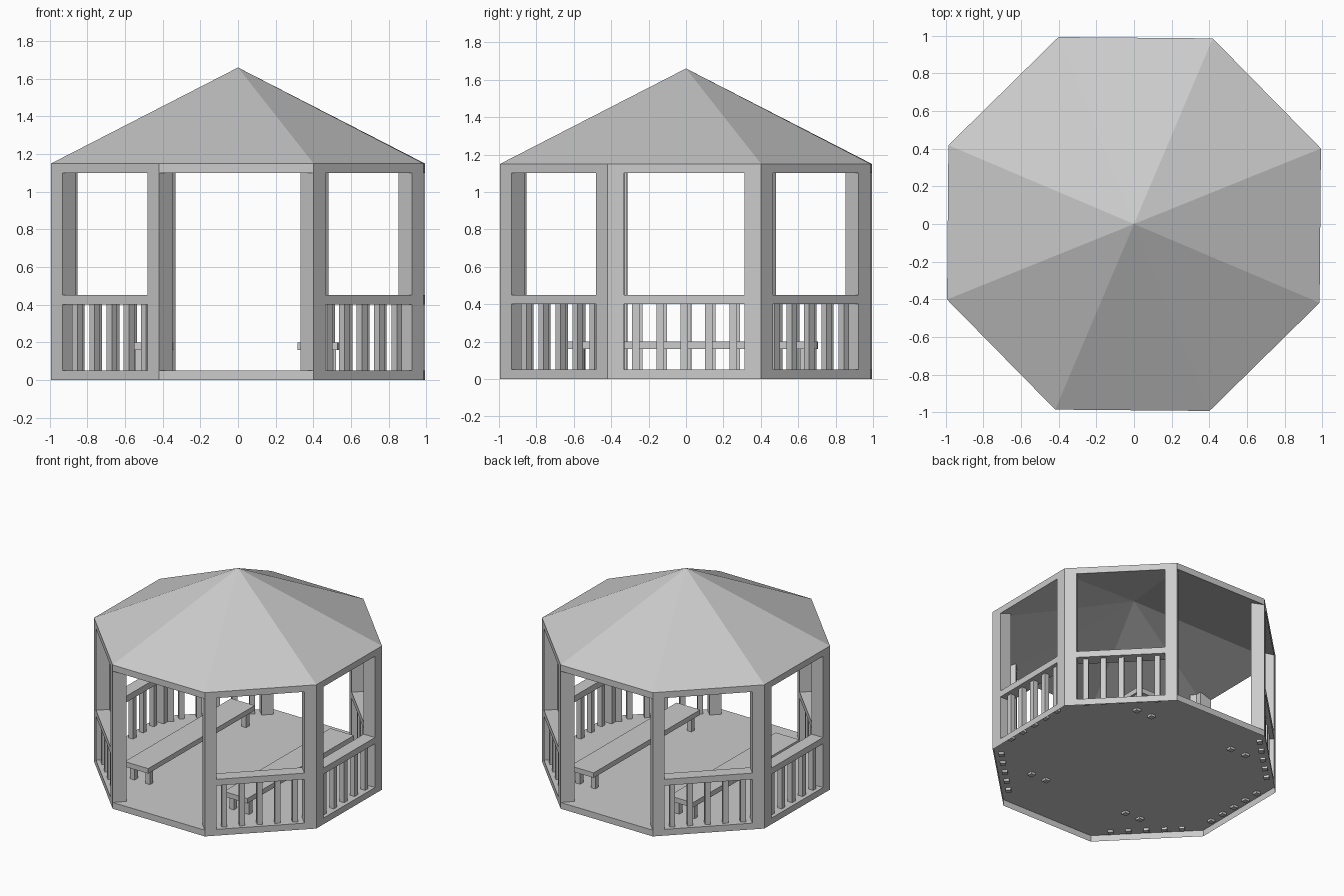
import bpy, bmesh
from math import pi, sin, cos, radians
from mathutils import Matrix, Vector

if "Cube" in bpy.data.objects:
    bpy.data.objects.remove(bpy.data.objects["Cube"])

TILT = radians(-0.5)            # whole model is turned very slightly
R = 1.0715                      # octagon corner radius
APOTHEM = R * cos(pi / 8)
SIDE = 2 * R * sin(pi / 8)
DEPTH, POST = 0.10, 0.088       # wall thickness, post width
FOOT = 0.032                    # legs and balusters poke just through the floor


def finish(name, bm):
    me = bpy.data.meshes.new(name)
    bm.normal_update()
    bm.to_mesh(me)
    bm.free()
    ob = bpy.data.objects.new(name, me)
    bpy.context.collection.objects.link(ob)
    return ob


def add_box(bm, lo, hi, xf):
    lo, hi = Vector(lo), Vector(hi)
    m = xf @ Matrix.Translation((lo + hi) / 2) @ Matrix.Diagonal((*(hi - lo), 1))
    bmesh.ops.create_cube(bm, size=1, matrix=m)


def ring(bm, z):
    return [bm.verts.new((R * cos(pi / 8 + i * pi / 4 + TILT),
                          R * sin(pi / 8 + i * pi / 4 + TILT), z)) for i in range(8)]


# floor: octagonal deck with a thin skirt, open underneath
bm = bmesh.new()
low, high = ring(bm, 0), ring(bm, 0.05)
bm.faces.new(high)
for i in range(8):
    j = (i + 1) % 8
    bm.faces.new((low[i], low[j], high[j], high[i]))
finish("floor", bm)

# roof: pyramid with a fascia rim and a flatter pyramid ceiling
bm = bmesh.new()
low, high = ring(bm, 1.10), ring(bm, 1.15)
apex, inner = bm.verts.new((0, 0, 1.66)), bm.verts.new((0, 0, 1.42))
for i in range(8):
    j = (i + 1) % 8
    bm.faces.new((high[i], high[j], apex))
    bm.faces.new((low[i], low[j], high[j], high[i]))
    bm.faces.new((low[j], low[i], inner))
finish("roof", bm)

# walls: side 0 faces the front, sides 0 and 4 are open entrances
for i in (1, 2, 3, 5, 6, 7):
    xf = Matrix.Rotation(TILT + i * pi / 4, 4, 'Z')
    h, y0, y1 = SIDE / 2, -APOTHEM, -APOTHEM + DEPTH
    bm = bmesh.new()
    add_box(bm, (-h, y0, 0.05), (-h + POST, y1, 1.13), xf)
    add_box(bm, (h - POST, y0, 0.05), (h, y1, 1.13), xf)
    finish(f"posts_{i}", bm)
    bm = bmesh.new()
    add_box(bm, (-h + POST, y0, 0.40), (h - POST, y1, 0.45), xf)
    finish(f"handrail_{i}", bm)
    bm = bmesh.new()
    for k in range(-2, 3):
        x, y = k * 0.13, (y0 + y1) / 2
        add_box(bm, (x - 0.02, y - 0.02, FOOT), (x + 0.02, y + 0.02, 0.41), xf)
    finish(f"balusters_{i}", bm)

# benches along both sides, four legs each
for cx, name in ((-0.455, "left"), (0.428, "right")):
    xf = Matrix.Rotation(TILT, 4, 'Z') @ Matrix.Translation((cx, 0.035, 0))
    bm = bmesh.new()
    add_box(bm, (-0.105, -0.665, 0.16), (0.105, 0.665, 0.20), xf)
    finish(f"{name}_bench_seat", bm)
    bm = bmesh.new()
    for x in (-0.068, 0.068):
        for y in (-0.6, 0.6):
            add_box(bm, (x - 0.02, y - 0.02, FOOT), (x + 0.02, y + 0.02, 0.17), xf)
    finish(f"{name}_bench_legs", bm)
